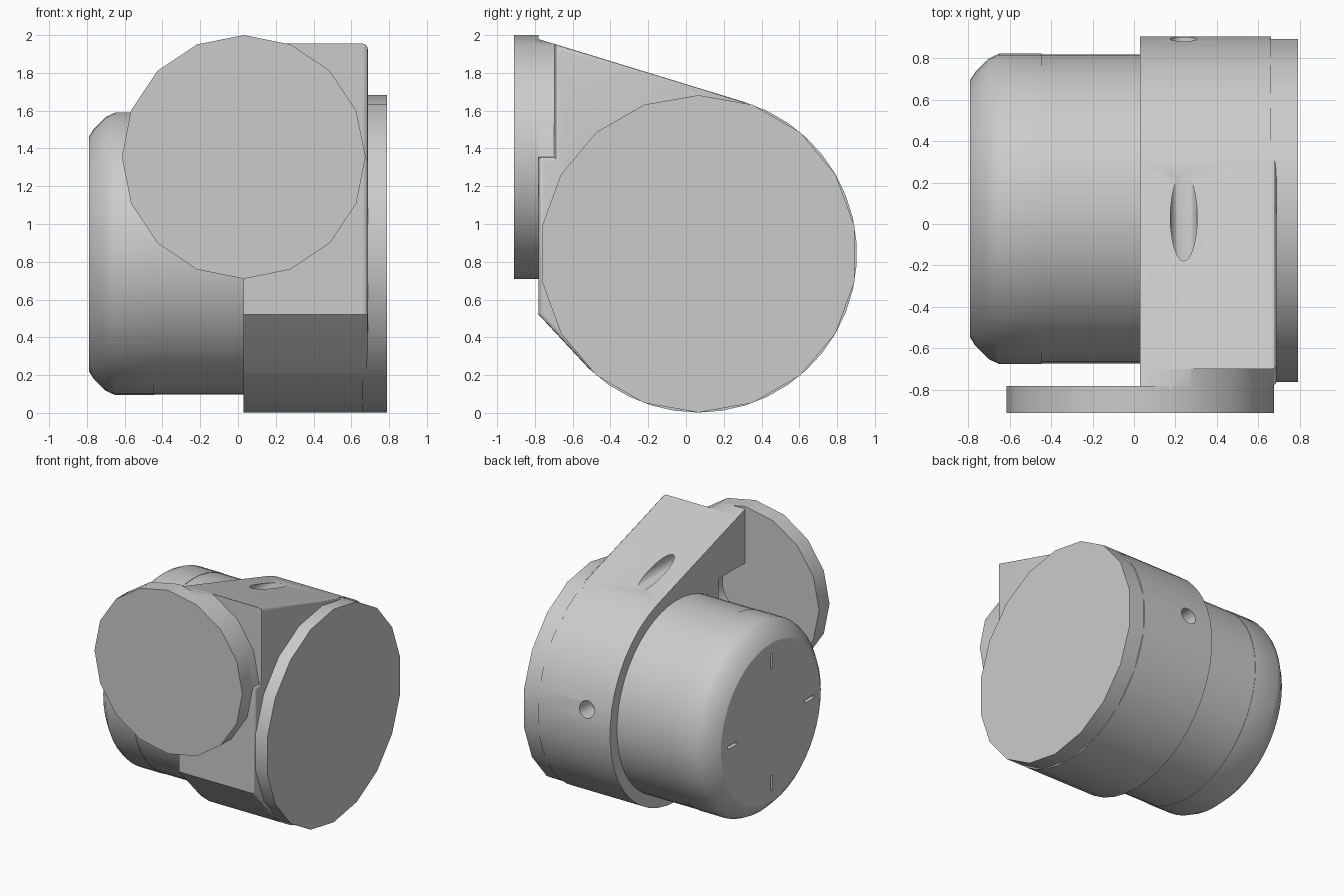
import bpy, bmesh, math
from mathutils import Vector

cube = bpy.data.objects.get("Cube")
if cube:
    bpy.data.objects.remove(cube, do_unlink=True)

grey = bpy.data.materials.new("plain grey")
grey.use_nodes = True
grey.diffuse_color = (0.6, 0.6, 0.6, 1)
grey.node_tree.nodes["Principled BSDF"].inputs["Base Color"].default_value = (0.6, 0.6, 0.6, 1)

# Shared layout
BODY_Y, BODY_Z, BODY_R = 0.065, 0.842, 0.84
PLATE_X, PLATE_Z, PLATE_R = 0.03, 1.355, 0.645
SPLIT_X = 0.03
SLOPE = math.radians(73)


def arc(cu, cv, r, start, end, steps):
    """Points along an arc, both ends included."""
    angles = [start + (end - start) * i / steps for i in range(steps + 1)]
    return [(cu + r * math.cos(a), cv + r * math.sin(a)) for a in angles]


def ring(cu, cv, r, sides):
    """Closed regular polygon with a corner at the top."""
    return arc(cu, cv, r, math.pi / 2, math.pi * 2.5, sides)[:-1]


def make(name, bm):
    bmesh.ops.recalc_face_normals(bm, faces=bm.faces)
    mesh = bpy.data.meshes.new(name)
    bm.to_mesh(mesh)
    bm.free()
    mesh.materials.append(grey)
    obj = bpy.data.objects.new(name, mesh)
    bpy.context.collection.objects.link(obj)
    return obj


def prism(points, axis, low, high):
    """Extrude an outline standing on z along the x or y axis."""
    bm = bmesh.new()
    place = (lambda u, v: (low, u, v)) if axis == "x" else (lambda u, v: (u, low, v))
    face = bm.faces.new([bm.verts.new(place(u, v)) for u, v in points])
    out = bmesh.ops.extrude_face_region(bm, geom=[face])
    depth = Vector((high - low, 0, 0) if axis == "x" else (0, high - low, 0))
    bmesh.ops.translate(bm, vec=depth, verts=[v for v in out["geom"] if isinstance(v, bmesh.types.BMVert)])
    bmesh.ops.recalc_face_normals(bm, faces=bm.faces)
    return bm


def lathe(name, profile):
    """Spin an (x, radius) profile about the motor axis."""
    bm = bmesh.new()
    verts = [bm.verts.new((x, BODY_Y + 0.008, BODY_Z + r)) for x, r in profile]
    edges = [bm.edges.new(pair) for pair in zip(verts, verts[1:])]
    bmesh.ops.spin(bm, geom=verts + edges, cent=(0, BODY_Y + 0.008, BODY_Z), axis=(1, 0, 0),
                   angle=math.tau, steps=48, use_merge=True)
    bmesh.ops.remove_doubles(bm, verts=bm.verts, dist=0.0001)
    return make(name, bm)


def cut(obj, cutters):
    for cutter in cutters:
        cutter.hide_render = True
        mod = obj.modifiers.new("cut", "BOOLEAN")
        mod.operation, mod.solver, mod.object = "DIFFERENCE", "EXACT", cutter
        bpy.context.view_layer.objects.active = obj
        bpy.ops.object.modifier_apply(modifier=mod.name)


# Housing: round body with a sloped top and a stepped front
tangent = Vector((BODY_Y + BODY_R * math.cos(SLOPE), BODY_Z + BODY_R * math.sin(SLOPE)))
corner = (-0.70, tangent.y + (tangent.x + 0.70) / math.tan(SLOPE))
front = [(-0.78, 0.52), (-0.78, PLATE_Z), (-0.70, PLATE_Z), corner]
outline = arc(BODY_Y, BODY_Z, BODY_R, SLOPE, math.radians(-133), 24)
housing = make("housing", prism(outline + front, "x", SPLIT_X, 0.66))

# Raised front shoulder of the housing, rounded on its outer side
block = prism(front + [tuple(tangent), outline[-1]], "x", 0.60, 0.688)
rim = [e for e in block.edges if all(v.co.x > 0.68 for v in e.verts)]
bmesh.ops.bevel(block, geom=rim, offset=0.025, segments=3, profile=0.5, affect="EDGES")
shoulder = make("housing_shoulder", block)

# Large end cover
cover = make("end_cover", prism(ring(BODY_Y, BODY_Z, BODY_R, 18), "x", 0.65, 0.79))

# Round mounting plate and the quarter that merges into the housing
plate_ring = ring(PLATE_X, PLATE_Z, PLATE_R, 16)
plate = make("mounting_plate", prism(plate_ring, "y", -0.91, -0.78))
bm = prism(plate_ring, "y", -0.80, -0.695)
planes = [((SPLIT_X, 0, 0), (-1, 0, 0)), ((0, 0, PLATE_Z), (0, 0, -1)),
          ((0, tangent.x, tangent.y), (0, math.cos(SLOPE), math.sin(SLOPE)))]
for point, normal in planes:
    out = bmesh.ops.bisect_plane(bm, geom=bm.verts[:] + bm.edges[:] + bm.faces[:], dist=0.0001,
                                 plane_co=point, plane_no=normal, clear_outer=True)
    bmesh.ops.holes_fill(bm, edges=[e for e in bm.edges if e.is_boundary])
quarter = make("plate_support", bm)

# Hub recess behind the plate, and two screw holes
hub = make("hub_cutter", prism(ring(PLATE_X, PLATE_Z, 0.2, 32), "y", -0.785, -0.45))
upper = make("upper_hole_cutter", prism(ring(0.24, PLATE_Z + 0.375, 0.065, 24), "y", -0.5, 0.6))
lower = make("lower_hole_cutter", prism(ring(0.24, PLATE_Z - 0.375, 0.065, 24), "y", 0.75, 1.0))
cut(housing, [hub, upper, lower])
cut(quarter, [hub])

# Motor barrel and rounded cap
barrel = lathe("motor_barrel", [(-0.46, 0), (-0.46, 0.745), (SPLIT_X + 0.003, 0.745), (SPLIT_X + 0.003, 0)])
cap = lathe("motor_cap", [(-0.79, 0), (-0.79, 0.62), (-0.765, 0.66), (-0.70, 0.725),
                          (-0.65, 0.748), (-0.445, 0.748), (-0.445, 0)])

# Four radial slots in the cap
slots = []
for i in range(4):
    a = i * math.pi / 2
    du, dv = math.cos(a), math.sin(a)
    pts = [(BODY_Y + r * du - w * dv, BODY_Z + r * dv + w * du)
           for r, w in ((0.42, -0.013), (0.54, -0.013), (0.54, 0.013), (0.42, 0.013))]
    slots.append(make("slot_cutter", prism(pts, "x", -0.82, -0.76)))
cut(cap, slots)

for cutter in [hub, upper, lower] + slots:
    bpy.data.objects.remove(cutter, do_unlink=True)

# Smooth curved surfaces, keep edges sharp
bpy.ops.object.select_all(action="DESELECT")
for obj in (housing, shoulder, cover, plate, quarter, barrel, cap):
    obj.select_set(True)
    bpy.context.view_layer.objects.active = obj
bpy.ops.object.shade_smooth_by_angle(angle=math.radians(30))
